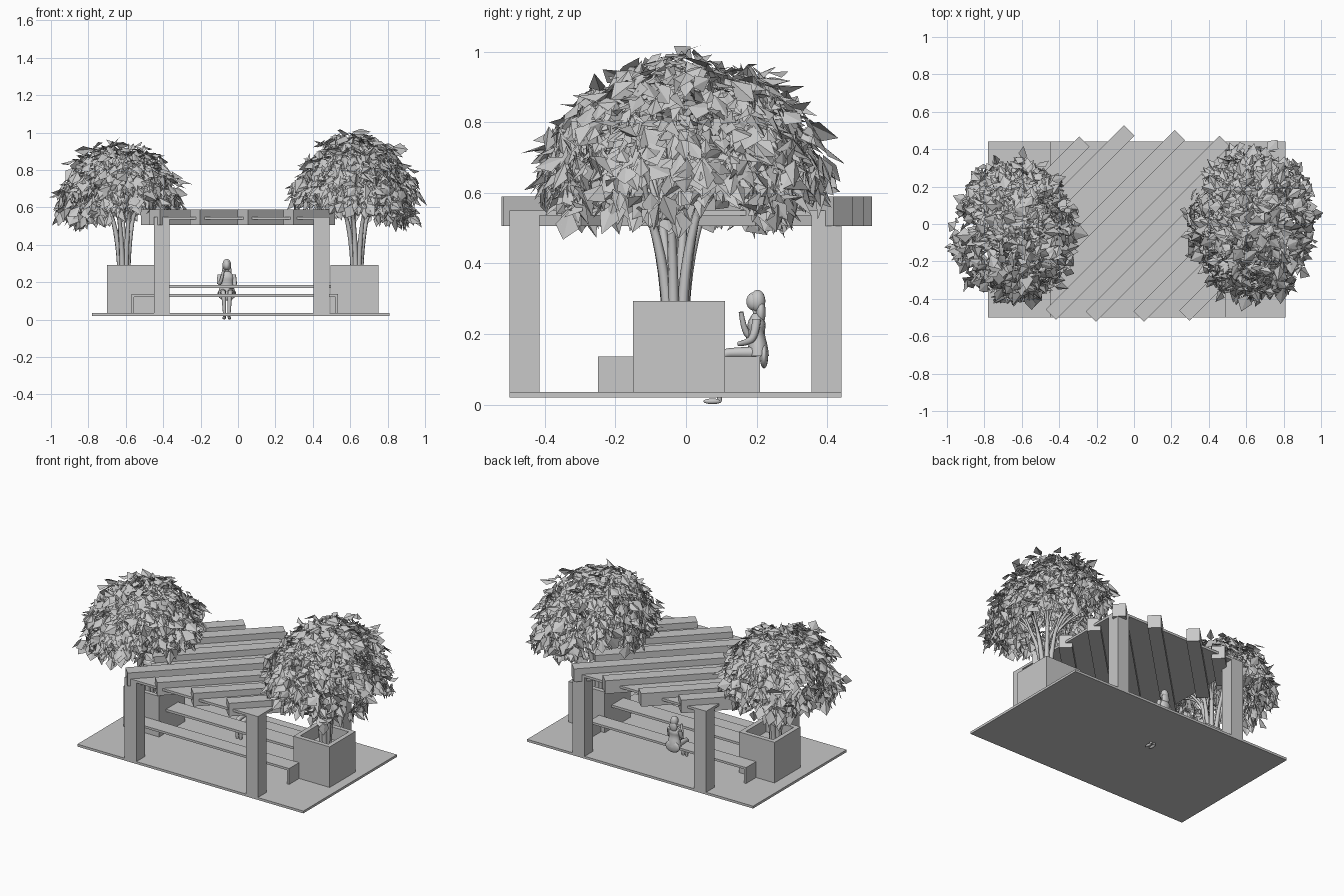
import bpy, bmesh, math, random
from mathutils import Vector, Matrix

if "Cube" in bpy.data.objects:
    bpy.data.objects.remove(bpy.data.objects["Cube"], do_unlink=True)

random.seed(7)
grey = bpy.data.materials.new("plain grey")
grey.use_nodes = True
grey.diffuse_color = (0.58, 0.58, 0.58, 1)
grey.node_tree.nodes["Principled BSDF"].inputs["Base Color"].default_value = (0.58, 0.58, 0.58, 1)


def add_object(name, mesh):
    obj = bpy.data.objects.new(name, mesh)
    bpy.context.collection.objects.link(obj)
    mesh.materials.clear()
    mesh.materials.append(grey)
    return obj


def finish(name, bm, smooth=False):
    mesh = bpy.data.meshes.new(name)
    for f in bm.faces:
        f.smooth = smooth
    bm.to_mesh(mesh)
    bm.free()
    return add_object(name, mesh)


def add_box(bm, x, y, z):
    size = (x[1] - x[0], y[1] - y[0], z[1] - z[0])
    mid = Vector((x[0] + x[1], y[0] + y[1], z[0] + z[1])) / 2
    bmesh.ops.create_cube(bm, size=1, matrix=Matrix.Translation(mid) @ Matrix.Diagonal((*size, 1)))


def box(name, x, y, z):
    bm = bmesh.new()
    add_box(bm, x, y, z)
    return finish(name, bm)


def tubes(name, paths, sides=2):
    """Tapered round limbs; each path is a list of (point, radius)."""
    curve = bpy.data.curves.new(name, 'CURVE')
    curve.dimensions = '3D'
    curve.bevel_depth = 1
    curve.bevel_resolution = sides
    curve.use_fill_caps = True
    curve.resolution_u = 4
    for path in paths:
        s = curve.splines.new('NURBS')
        s.points.add(len(path) - 1)
        for p, (co, r) in zip(s.points, path):
            p.co = (*co, 1)
            p.radius = r
        s.use_endpoint_u = True
        s.order_u = min(3, len(path))
    temp = bpy.data.objects.new(name, curve)
    bpy.context.collection.objects.link(temp)
    bpy.context.view_layer.update()
    mesh = bpy.data.meshes.new_from_object(temp.evaluated_get(bpy.context.evaluated_depsgraph_get()))
    bpy.data.objects.remove(temp)
    mesh.shade_smooth()
    return add_object(name, mesh)


def ball(name, centre, radii):
    bm = bmesh.new()
    bmesh.ops.create_uvsphere(bm, u_segments=16, v_segments=10, radius=1,
                              matrix=Matrix.Translation(centre) @ Matrix.Diagonal((*radii, 1)))
    return finish(name, bm, True)


# Ground slab
box("ground_slab", (-0.78, 0.81), (-0.5, 0.44), (0.02, 0.035))

# Corner posts carrying one thin roof panel
for side, x in (("right", (-0.45, -0.365)), ("left", (0.405, 0.49))):
    for end, y in (("front", (-0.5, -0.415)), ("back", (0.355, 0.44))):
        box(f"{end}_{side}_post", x, y, (0.035, 0.535))
box("roof_panel", (-0.45, 0.49), (-0.5, 0.44), (0.535, 0.55))

# Diagonal roof beams: offset of the line x - y, then x at the two ends
BEAMS = ((-0.705, -0.49, -0.265), (-0.525, -0.49, -0.025), (-0.23, -0.49, 0.245), (0.04, -0.445, 0.485),
         (0.265, -0.23, 0.49), (0.52, 0.025, 0.49), (0.76, 0.27, 0.49))
for i, (k, x0, x1) in enumerate(BEAMS):
    start, end = Vector((x0, x0 - k, 0.5475)), Vector((x1, x1 - k, 0.5475))
    bm = bmesh.new()
    bmesh.ops.create_cube(bm, size=1, matrix=Matrix.Translation((start + end) / 2)
                          @ Matrix.Rotation(math.pi / 4, 4, 'Z')
                          @ Matrix.Diagonal(((end - start).length, 0.078, 0.083, 1)))
    finish(f"roof_beam_{i + 1}", bm)

# Benches with slab ends, and the table between the planters
for name, y in (("front_bench", (-0.25, -0.15)), ("back_bench", (0.11, 0.21))):
    bm = bmesh.new()
    add_box(bm, (-0.57, 0.535), y, (0.122, 0.136))
    add_box(bm, (-0.57, -0.555), y, (0.035, 0.122))
    add_box(bm, (0.52, 0.535), y, (0.035, 0.122))
    finish(name, bm)
box("table_top", (-0.45, 0.495), (-0.08, 0.04), (0.17, 0.185))


def planter(name, x):
    bm = bmesh.new()
    add_box(bm, x, (-0.15, 0.11), (0.035, 0.293))
    top = max(bm.faces, key=lambda f: f.calc_center_median().z)
    bmesh.ops.inset_region(bm, faces=[top], thickness=0.04)
    bmesh.ops.translate(bm, verts=bmesh.ops.extrude_discrete_faces(bm, faces=[top])["faces"][0].verts[:],
                        vec=(0, 0, -0.08))
    finish(name, bm)


def leaf(bm, root, along, normal, size):
    """One pointed leaf, folded on its middle line."""
    across = along.cross(normal).normalized() * size * random.uniform(0.25, 0.45)
    fold = normal * size * random.uniform(0.05, 0.2)
    belly = root + along * size * random.uniform(0.35, 0.6)
    v = [bm.verts.new(p) for p in (root, belly + across - fold, root + along * size, belly - across - fold)]
    bm.faces.new((v[0], v[1], v[2]))
    bm.faces.new((v[0], v[2], v[3]))


def jitter(amount):
    return Vector([random.uniform(-amount, amount) for _ in range(3)])


def tree(side, outer, foot, crown, radii):
    # Bundle of stems that spread into branches under the crown
    foot, crown = Vector(foot), Vector(crown)
    stems = []
    for i in range(7):
        a = i * math.tau / 7 + random.uniform(-0.2, 0.2)
        out = Vector((math.cos(a) * 0.8, math.sin(a), 0))
        low = foot + out * 0.024
        mid = foot + out * 0.028 + Vector((0, 0, 0.2))
        fork = foot + out * random.uniform(0.06, 0.1) + Vector((0, 0, 0.35))
        stems.append([(low, 0.016), (mid, 0.016), (fork, 0.01)])
        for j in range(4):
            b = a + random.uniform(-0.5, 0.5)
            reach = random.uniform(0.45, 0.85)
            tip = crown + Vector((math.cos(b) * radii[0] * reach, math.sin(b) * radii[1] * reach,
                                  radii[2] * random.uniform(0.1, 0.6)))
            bend = fork.lerp(tip, 0.5) + Vector((0, 0, 0.05))
            stems.append([(mid.lerp(fork, 0.6), 0.009), (fork, 0.009), (bend, 0.006), (tip, 0.002)])
    tubes(f"{side}_tree_branches", stems, 1)

    # Clumps of drooping leaves over a dome that hangs lower on its outer side
    bm = bmesh.new()
    for _ in range(250):
        a = random.uniform(0, math.tau)
        up = random.uniform(0.02 - 0.14 * math.cos(a) * outer, 1)
        flat = math.sqrt(1 - up * up)
        n = Vector((math.cos(a) * flat, math.sin(a) * flat, up))
        depth = random.uniform(0.6, 0.97) if random.random() < 0.5 else random.uniform(0.86, 0.97)
        centre = crown + Vector([n[k] * radii[k] * depth for k in range(3)])
        for _ in range(8):
            normal = (n + jitter(0.75)).normalized()
            along = Vector((0, 0, -1)) + n * 0.3 + jitter(0.65)
            along = (along - normal * along.dot(normal)).normalized()
            leaf(bm, centre + jitter(0.033), along, normal, random.uniform(0.045, 0.1))
    finish(f"{side}_tree_leaves", bm)


planter("right_planter", (-0.7, -0.45))
planter("left_planter", (0.495, 0.75))
tree("right", -1, (-0.61, -0.03, 0.21), (-0.635, -0.045, 0.585), (0.325, 0.385, 0.36))
tree("left", 1, (0.635, -0.03, 0.21), (0.625, 0.0, 0.6), (0.335, 0.41, 0.4))

# Seated woman on the back bench, facing the front
X = -0.06
ball("head", (X, 0.192, 0.292), (0.018, 0.021, 0.026))
ball("hair", (X, 0.203, 0.293), (0.023, 0.022, 0.032))
ball("hair_ends", (X, 0.212, 0.262), (0.026, 0.014, 0.034))
tubes("neck", [[((X, 0.2, 0.25), 0.009), ((X, 0.196, 0.28), 0.009)]])
body = tubes("coat", [[((X, 0.205, 0.138), 0.036), ((X, 0.205, 0.16), 0.034), ((X, 0.2, 0.2), 0.025),
                       ((X, 0.2, 0.235), 0.034), ((X, 0.2, 0.258), 0.012)]], 4)
for v in body.data.vertices:
    v.co.x = X + (v.co.x - X) * 1.25
    v.co.y = 0.2 + (v.co.y - 0.2) * 0.85
ball("coat_tail", (X, 0.221, 0.138), (0.05, 0.012, 0.036))
for side, s in (("right", -1), ("left", 1)):
    tubes(f"{side}_leg", [[((X + s * 0.02, 0.2, 0.147), 0.018), ((X + s * 0.02, 0.15, 0.147), 0.015),
                           ((X + s * 0.018, 0.1, 0.145), 0.013), ((X + s * 0.014, 0.098, 0.1), 0.012),
                           ((X + s * 0.012, 0.095, 0.012), 0.007)]])
    ball(f"{side}_shoe", (X + s * 0.014, 0.075, 0.009), (0.009, 0.026, 0.008))
tubes("right_arm", [[((X - 0.036, 0.2, 0.24), 0.013), ((X - 0.046, 0.195, 0.19), 0.012),
                     ((X - 0.03, 0.165, 0.2), 0.009), ((X - 0.018, 0.156, 0.262), 0.007)]])
tubes("left_arm", [[((X + 0.036, 0.2, 0.24), 0.013), ((X + 0.046, 0.195, 0.19), 0.012),
                    ((X + 0.036, 0.17, 0.175), 0.009), ((X + 0.015, 0.15, 0.172), 0.007)]])
